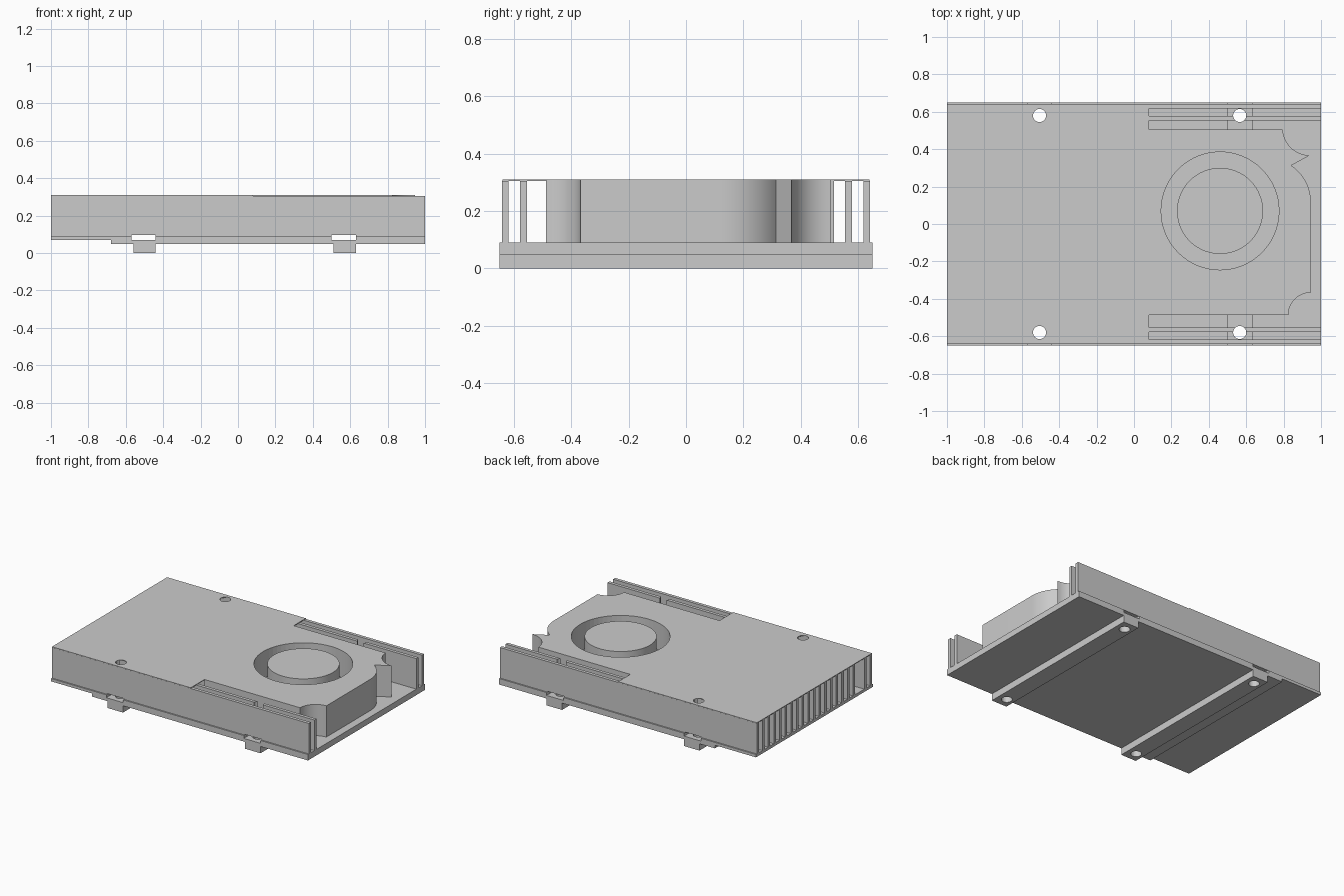
import bpy, bmesh
from math import sin, cos, radians, pi
from mathutils import Vector

if "Cube" in bpy.data.objects:
    bpy.data.objects.remove(bpy.data.objects["Cube"])


def extrude(name, points, offset):
    """Solid from a closed 3D outline swept along offset."""
    bm = bmesh.new()
    face = bm.faces.new([bm.verts.new(p) for p in points])
    new = bmesh.ops.extrude_face_region(bm, geom=[face])["geom"]
    bmesh.ops.translate(bm, vec=Vector(offset),
                        verts=[v for v in new if isinstance(v, bmesh.types.BMVert)])
    bmesh.ops.recalc_face_normals(bm, faces=bm.faces)
    mesh = bpy.data.meshes.new(name)
    bm.to_mesh(mesh)
    bm.free()
    ob = bpy.data.objects.new(name, mesh)
    bpy.context.collection.objects.link(ob)
    return ob


def profile_xz(name, pts, y0, y1):
    return extrude(name, [(x, y0, z) for x, z in pts], (0, y1 - y0, 0))


def plan_xy(name, pts, z0, z1):
    return extrude(name, [(x, y, z0) for x, y in pts], (0, 0, z1 - z0))


def box(name, x0, x1, y0, y1, z0, z1):
    return plan_xy(name, [(x0, y0), (x1, y0), (x1, y1), (x0, y1)], z0, z1)


def arc(cx, cy, r, a0, a1, n=12):
    return [(cx + r * cos(radians(a0 + (a1 - a0) * i / n)),
             cy + r * sin(radians(a0 + (a1 - a0) * i / n))) for i in range(n + 1)]


def circle(cx, cy, r, n=48):
    return arc(cx, cy, r, 0, 360 * (n - 1) / n, n - 1)


def cut(ob, cutters):
    for c in cutters:
        m = ob.modifiers.new("cut", 'BOOLEAN')
        m.operation, m.solver, m.object = 'DIFFERENCE', 'EXACT', c
        c.hide_render = True
        c.hide_set(True)


W, TOP, RIM = 0.64, 0.31, 0.305
SPLIT = 0.08                       # cover / blower boundary
GROOVES = [(-0.57, -0.44), (0.50, 0.63)]

# screw hole cutters
holes = {(x, y): plan_xy("hole_cutter", circle(x, y, 0.035, 24), -0.1, 0.5)
         for x in (-0.505, 0.565) for y in (-0.58, 0.58)}

# stepped base plate with two cross grooves
pts = [(-1, 0.07), (-0.68, 0.07), (-0.68, 0.048), (1, 0.048), (1, 0.09)]
for a, b in reversed(GROOVES):
    pts += [(b, 0.09), (b, 0.07), (a, 0.07), (a, 0.09)]
pts.append((-1, 0.09))
base = profile_xz("base_plate", pts, -0.65, 0.65)
cut(base, holes.values())

# mounting bars under the base
for hx, (a, b) in zip((-0.505, 0.565), [(-0.56, -0.44), (0.51, 0.63)]):
    bar = box("mounting_bar", a, b, -0.65, 0.65, 0, 0.048)
    cut(bar, [h for (x, y), h in holes.items() if x == hx])

# cooling fins: the two outermost on each side run the full length
for i in range(21):
    if i == 2:
        continue
    y = -0.629 + i * 0.0629
    full = i in (0, 1, 19, 20)
    end = 1.0 if full else SPLIT
    pts = [(-1, 0.09)]
    for a, b in GROOVES if full else GROOVES[:1]:
        pts += [(a, 0.09), (a, 0.095), (b, 0.095), (b, 0.09)]
    pts += [(end, 0.09), (end, RIM), (-1, RIM)]
    fin = profile_xz("cooling_fin", pts, y - 0.0115, y + 0.0115)
    if abs(abs(y) - 0.58) < 0.04:
        cut(fin, [h for (hx, hy), h in holes.items() if hy * y > 0])

# thin top cover
cover = box("top_cover", -1, SPLIT, -W, W, RIM, TOP)
cut(cover, [h for (x, y), h in holes.items() if x < 0])

# blower housing with scalloped corners
outline = [(SPLIT, 0.505), (SPLIT, -0.487)]
outline += arc(0.945, -0.487, 0.12, 180, 90)
outline += arc(0.715, 0.12, 0.23, 0, 57)
outline += arc(0.94, 0.512, 0.145, 270, 183)
blower = plan_xy("blower_housing", outline, 0.09, TOP)
cx, cy = 0.46, 0.07
inlet = plan_xy("inlet_cutter", circle(cx, cy, 0.315, 64), 0.12, 0.4)
tunnel = box("groove_cutter", 0.50, 0.63, -0.8, 0.8, 0.05, 0.095)
cut(blower, [inlet, tunnel])

# fan hub in the middle of the inlet
hub = plan_xy("fan_hub", circle(cx, cy, 0.23, 64), 0.12, TOP)

# smooth the round walls, keep edges sharp
for ob in (blower, hub):
    bpy.ops.object.select_all(action='DESELECT')
    ob.select_set(True)
    bpy.context.view_layer.objects.active = ob
    bpy.ops.object.shade_smooth_by_angle(angle=radians(20))
